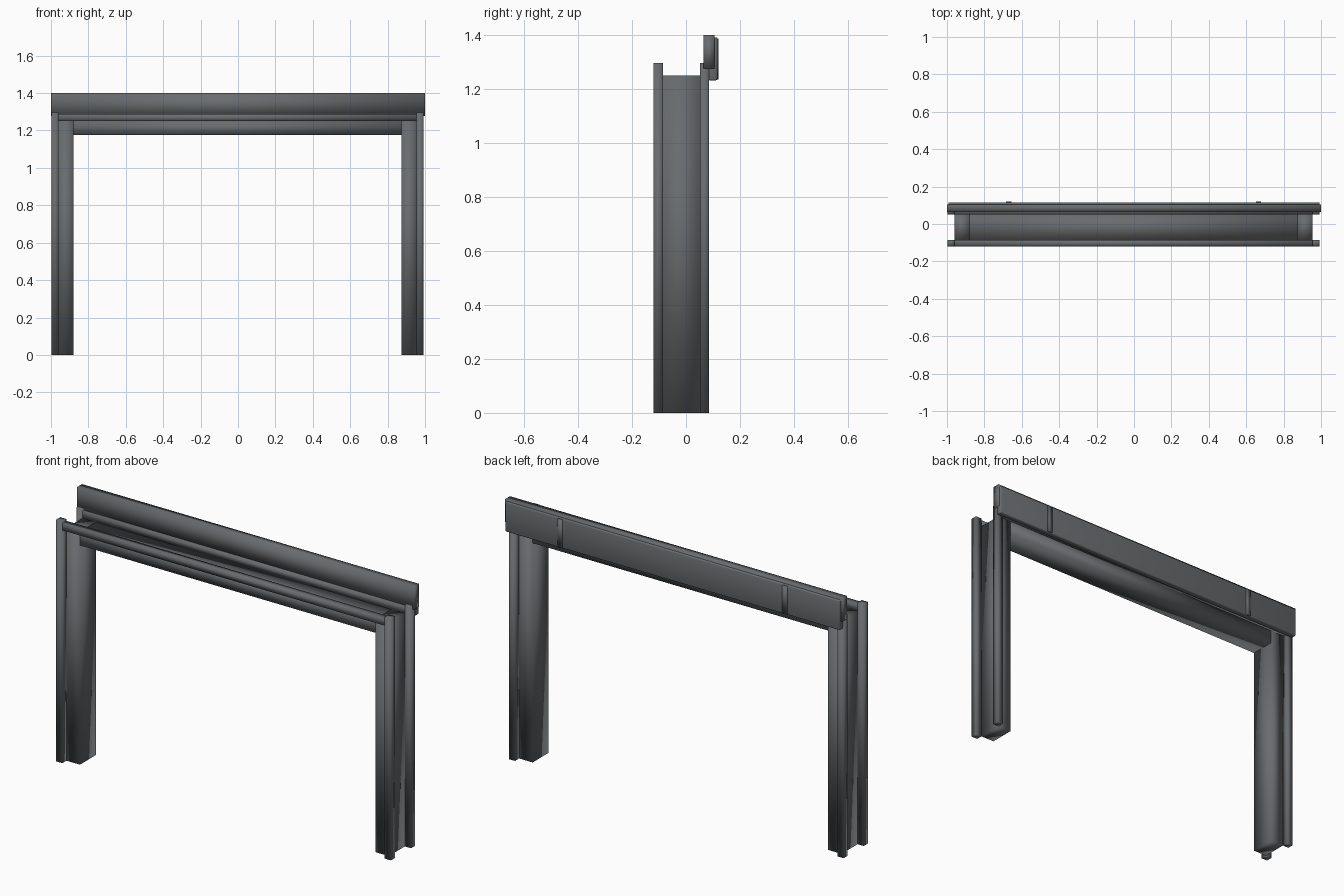
import bpy
import bmesh
from mathutils import Vector

cube = bpy.data.objects.get("Cube")
if cube:
    bpy.data.objects.remove(cube, do_unlink=True)

grey = bpy.data.materials.new("dark grey metal")
grey.use_nodes = True
grey.diffuse_color = (0.14, 0.15, 0.157, 1)
grey.node_tree.nodes["Principled BSDF"].inputs["Base Color"].default_value = grey.diffuse_color


def box(name, low, high, bevel=0):
    """Softly shaded box between two corners."""
    low, high = Vector(low), Vector(high)
    bm = bmesh.new()
    bmesh.ops.create_cube(bm, size=1)
    bmesh.ops.scale(bm, vec=high - low, verts=bm.verts)
    if bevel:
        bmesh.ops.bevel(bm, geom=bm.edges[:], offset=bevel, segments=2,
                        profile=0.5, affect='EDGES')
    for face in bm.faces:
        face.smooth = True
    mesh = bpy.data.meshes.new(name)
    bm.to_mesh(mesh)
    bm.free()
    mesh.materials.append(grey)
    obj = bpy.data.objects.new(name, mesh)
    obj.location = (low + high) / 2
    bpy.context.collection.objects.link(obj)
    return obj


INNER, OUTER, EDGE = 0.877, 0.957, 0.994     # half widths of the frame
FRONT, REAR = (-0.12, -0.085), (0.051, 0.086)  # depth of the trims
TOP, RAIL_TOP, TRIM_TOP = 1.25, 1.287, 1.297
SHIFT = -0.002

# Posts and their corner trims
for side, sign in (("left", 1), ("right", -1)):
    def span(a, b):
        return sorted((sign * a + SHIFT, sign * b + SHIFT))

    x0, x1 = span(INNER, OUTER)
    box(side + "_post", (x0, FRONT[1], 0), (x1, REAR[0], TOP))
    x0, x1 = span(OUTER, EDGE)
    for place, (y0, y1) in (("front", FRONT), ("rear", REAR)):
        box(f"{side}_{place}_trim", (x0, y0, 0), (x1, y1, TRIM_TOP))

# Lintel between the posts, with a rail along each edge
box("lintel", (SHIFT - INNER, FRONT[1], 1.177), (SHIFT + INNER, REAR[0], TOP))
for place, (y0, y1) in (("front", FRONT), ("rear", REAR)):
    box(place + "_rail", (SHIFT - OUTER, y0, TOP), (SHIFT + OUTER, y1, RAIL_TOP))

# Header board with a rounded cover on its back
box("header_board", (-1, 0.065, 1.277), (1, 0.105, 1.401))
box("header_cover", (-0.993, 0.083, 1.232), (0.993, 0.116, 1.392), bevel=0.006)

# Joint strips on the cover
for side, x in (("left", 0.665), ("right", -0.67)):
    box(side + "_joint_strip", (x - 0.014, 0.114, 1.235), (x + 0.014, 0.121, 1.388))
